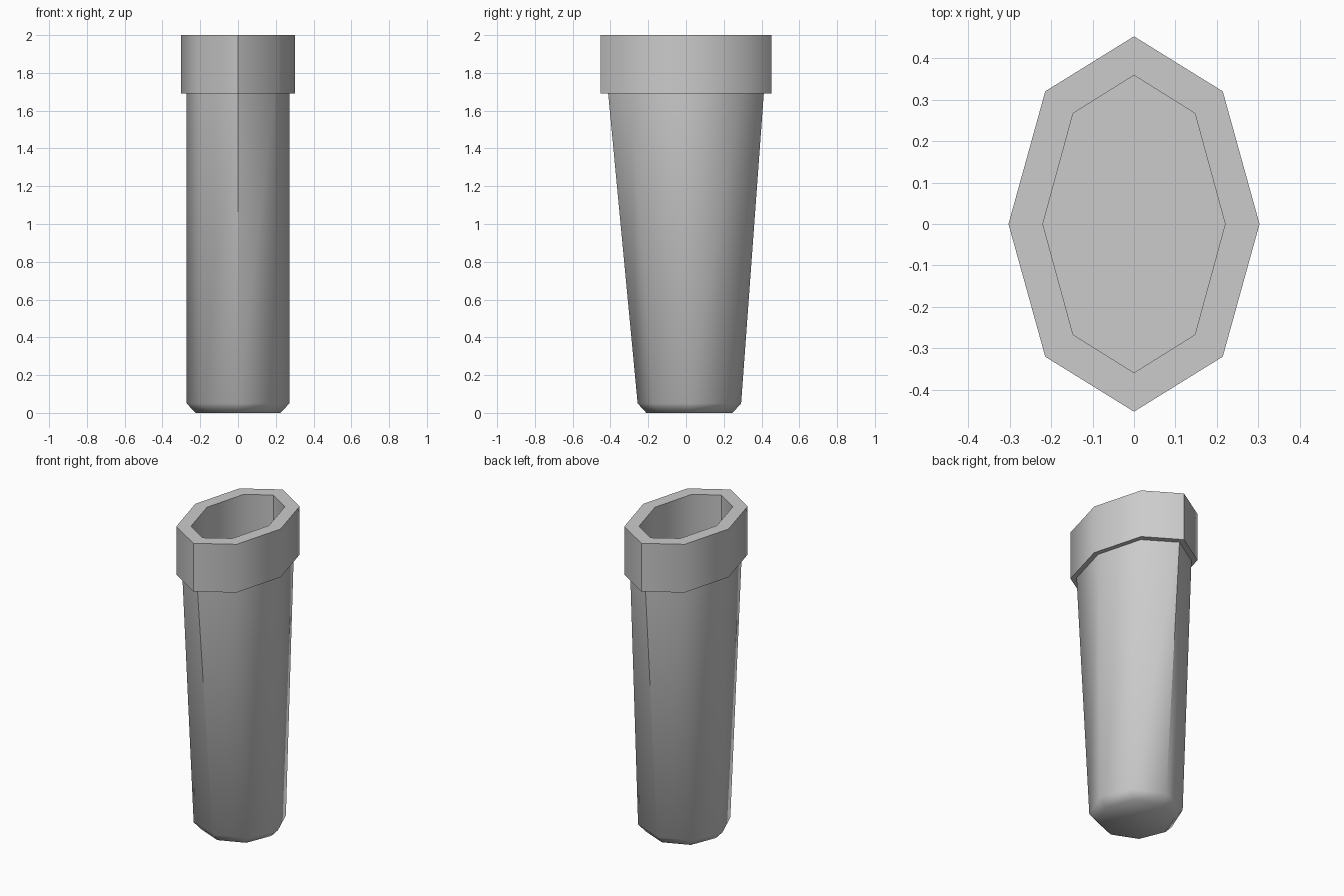
import bpy
import bmesh
from math import cos, sin, pi, radians

if "Cube" in bpy.data.objects:
    bpy.data.objects.remove(bpy.data.objects["Cube"], do_unlink=True)

grey = bpy.data.materials.new("plain grey")
grey.use_nodes = True
grey.diffuse_color = (0.6, 0.6, 0.6, 1)
grey.node_tree.nodes["Principled BSDF"].inputs["Base Color"].default_value = (0.6, 0.6, 0.6, 1)


def oval(rx, ry, z, cy=0.0, diagonal=None):
    """Eight-sided ring; diagonal overrides the corner position."""
    dx, dy = diagonal or (rx * sin(pi / 4), ry * sin(pi / 4))
    ring = []
    for i in range(8):
        c, s = cos(i * pi / 4), sin(i * pi / 4)
        if i % 2:
            x, y = (dx if c > 0 else -dx), (dy if s > 0 else -dy)
        else:
            x, y = rx * c, ry * s
        ring.append((x, y + cy, z))
    return ring


def loft(name, rings, cap_start=False, cap_end=False):
    bm = bmesh.new()
    loops = [[bm.verts.new(p) for p in ring] for ring in rings]
    for a, b in zip(loops, loops[1:]):
        for i in range(8):
            j = (i + 1) % 8
            bm.faces.new((a[i], a[j], b[j], b[i]))
    if cap_start:
        bm.faces.new(loops[0][::-1])
    if cap_end:
        bm.faces.new(loops[-1])
    mesh = bpy.data.meshes.new(name)
    bm.to_mesh(mesh)
    bm.free()
    mesh.materials.append(grey)
    obj = bpy.data.objects.new(name, mesh)
    bpy.context.collection.objects.link(obj)
    bpy.ops.object.select_all(action="DESELECT")
    obj.select_set(True)
    bpy.context.view_layer.objects.active = obj
    bpy.ops.object.shade_smooth_by_angle(angle=radians(50))
    return obj


# Tapered body with a bevelled base
body_top = oval(0.272, 0.412, 1.69)
loft("body", [oval(0.225, 0.228, 0, 0.018),
              oval(0.272, 0.274, 0.05, 0.018),
              body_top], cap_start=True)

# Collar: underside ledge, outer wall, rim, inner wall and socket floor
inner = (0.147, 0.267)
loft("collar", [body_top,
                oval(0.303, 0.453, 1.69),
                oval(0.303, 0.453, 2.0),
                oval(0.22, 0.359, 2.0, diagonal=inner),
                oval(0.22, 0.359, 1.66, diagonal=inner)], cap_end=True)
